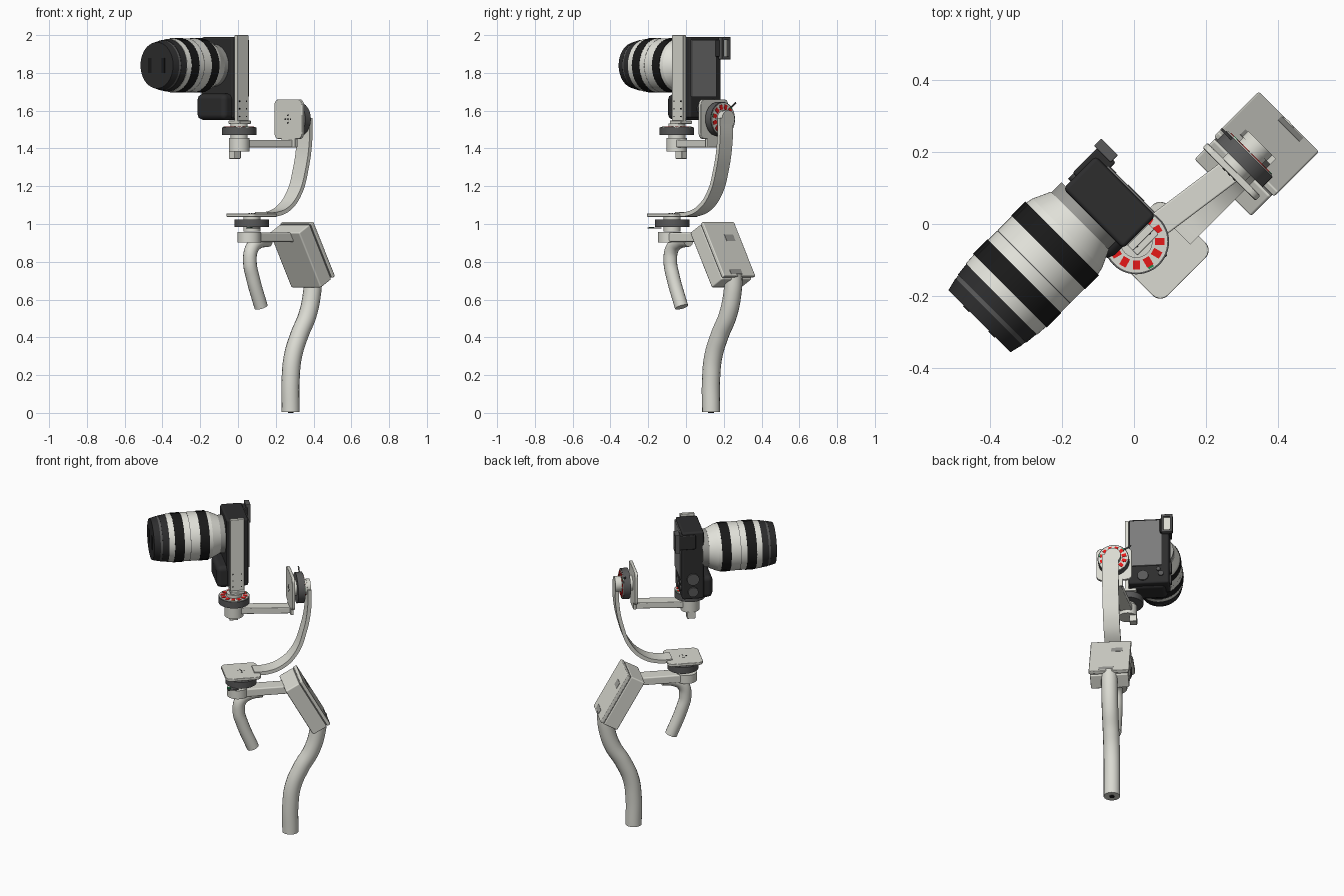
import bpy, bmesh, math
from mathutils import Matrix, Vector

if "Cube" in bpy.data.objects:
    bpy.data.objects.remove(bpy.data.objects["Cube"])

# The whole rig lies in a vertical plane turned 45 degrees
FRAME = Matrix.Translation((0.073, -0.073, 0)) @ Matrix.Rotation(math.radians(45), 4, 'Z')


def material(name, *rgb):
    m = bpy.data.materials.new(name)
    m.use_nodes = True
    m.diffuse_color = (*rgb, 1)
    m.node_tree.nodes["Principled BSDF"].inputs["Base Color"].default_value = (*rgb, 1)
    return m


SHELL = material("light_grey_shell", .70, .70, .64)
IVORY = material("ivory_barrel", .77, .77, .71)
BLACK = material("rubber_black", .01, .01, .01)
BODY = material("camera_black", .026, .026, .027)
MOTOR = material("motor_grey", .10, .10, .10)
SCREEN = material("screen_grey", .20, .20, .20)
STEEL = material("steel_grey", .33, .33, .31)
RED = material("coil_red", .85, .01, .01)
GREEN = material("board_green", .02, .25, .08)


def activate(ob):
    bpy.ops.object.select_all(action='DESELECT')
    ob.select_set(True)
    bpy.context.view_layer.objects.active = ob


def finish(ob, mat, bevel=0, segments=2):
    ob.data.materials.append(mat)
    ob.matrix_world = FRAME @ ob.matrix_world
    activate(ob)
    bpy.ops.object.shade_smooth_by_angle(angle=math.radians(35))
    if bevel:
        b = ob.modifiers.new("soft_edges", 'BEVEL')
        b.width, b.segments, b.harden_normals = bevel, segments, True
    return ob


def from_bmesh(bm, name, mat, bevel=0, segments=2):
    bmesh.ops.recalc_face_normals(bm, faces=bm.faces)
    me = bpy.data.meshes.new(name)
    bm.to_mesh(me)
    bm.free()
    ob = bpy.data.objects.new(name, me)
    bpy.context.collection.objects.link(ob)
    return finish(ob, mat, bevel, segments)


def box(name, mat, lo, hi, bevel=0, place=Matrix()):
    bm = bmesh.new()
    lo, hi = Vector(lo), Vector(hi)
    bmesh.ops.create_cube(bm, size=1, matrix=place @ Matrix.Translation((lo + hi) / 2)
                          @ Matrix.Diagonal((*(hi - lo), 1)))
    return from_bmesh(bm, name, mat, bevel)


def disc(name, mat, place, a, b, r1, r2=None, sides=48, knurl=0):
    """Round part along the local z of place, from height a to b."""
    bm = bmesh.new()
    bmesh.ops.create_cone(bm, cap_ends=True, segments=sides, radius1=r1,
                          radius2=r1 if r2 is None else r2, depth=b - a,
                          matrix=Matrix.Translation((0, 0, (a + b) / 2)))
    if knurl:
        for v in bm.verts:
            if round(math.atan2(v.co.y, v.co.x) / math.tau * sides) % 2:
                v.co.x *= 1 - knurl
                v.co.y *= 1 - knurl
    bm.transform(place)
    return from_bmesh(bm, name, mat)


def round_plate(name, place, a, b, x0, x1, y0, y1, r=.03):
    """Plate with rounded corners in the local xy plane."""
    bm = bmesh.new()
    ring = []
    for k, (cx, cy) in enumerate([(x1 - r, y1 - r), (x0 + r, y1 - r), (x0 + r, y0 + r), (x1 - r, y0 + r)]):
        for s in range(7):
            t = math.radians(90 * k + 15 * s)
            ring.append(bm.verts.new((cx + r * math.cos(t), cy + r * math.sin(t), a)))
    face = bm.faces.new(ring)
    top = bmesh.ops.extrude_face_region(bm, geom=[face])
    bmesh.ops.translate(bm, vec=(0, 0, b - a), verts=[v for v in top["geom"] if isinstance(v, bmesh.types.BMVert)])
    bm.transform(place)
    return from_bmesh(bm, name, SHELL, .003, 1)


def path(name, points, radius=0, width=0, thick=0):
    """Tube or flat strip following (along, up) points."""
    cu = bpy.data.curves.new(name, 'CURVE')
    cu.dimensions = '3D' if radius else '2D'
    cu.resolution_u = 10
    cu.bevel_depth, cu.bevel_resolution, cu.use_fill_caps = radius, 6, bool(radius)
    cu.extrude = width / 2
    sp = cu.splines.new('BEZIER')
    sp.bezier_points.add(len(points) - 1)
    for p, (u, z) in zip(sp.bezier_points, points):
        p.co = (u, z, 0)
        p.handle_left_type = p.handle_right_type = 'AUTO'
    ob = bpy.data.objects.new(name, cu)
    bpy.context.collection.objects.link(ob)
    if thick:
        s = ob.modifiers.new("thickness", 'SOLIDIFY')
        s.thickness, s.offset = thick, 0
    activate(ob)
    bpy.ops.object.convert(target='MESH')
    ob = bpy.context.view_layer.objects.active
    ob.matrix_world = Matrix.Rotation(math.pi / 2, 4, 'X')
    return finish(ob, SHELL)


def motor(name, place, coils=True):
    """Dark rotor centred on place, with coils set into its upper face."""
    disc(name + "_rotor", MOTOR, place, -.02, .02, .091)
    disc(name + "_hub", SHELL, place, -.042, .042, .045)
    if coils:
        disc(name + "_stator_plate", SHELL, place, .02, .023, .086)
        for k in range(12):
            turn = place @ Matrix.Rotation(math.tau * (k + .5) / 12, 4, 'Z')
            box(name + "_coil", RED, (.052, -.010, .02), (.078, .010, .0255), 0, turn)
            if k % 4 == 0:
                box(name + "_board", GREEN, (.078, -.008, .02), (.084, .008, .0255), 0, turn)


def screw_dots(name, place, z):
    for dx, dy in [(0, 0), (.02, 0), (-.02, 0), (0, .02), (0, -.02)]:
        disc(name, BLACK, place @ Matrix.Translation((dx, dy, 0)), z, z + .002, .0045, sides=12)


# Handles
path("main_handle", [(.46, .74), (.452, .64), (.418, .52), (.355, .41), (.308, .3), (.291, .18), (.291, .004)], .048)
path("front_handle", [(.12, .915), (.05, .905), (.0, .87), (-.014, .80), (.006, .72), (.07, .56)], .036)
disc("handle_socket", BLACK, Matrix.Translation((.291, 0, 0)), 0, .005, .015, sides=24)

# Tilted control box with its lid and ports
tilt = Matrix.Translation((.3725, 0, .84)) @ Matrix.Rotation(math.radians(-29.3), 4, 'Y')
box("control_box", SHELL, (-.0575, -.112, -.172), (.035, .112, .163), .008, tilt)
box("control_box_rim", STEEL, (.035, -.110, -.162), (.040, .110, .160), 0, tilt)
box("control_box_lid", SHELL, (.040, -.118, -.167), (.061, .118, .163), .005, tilt)
box("upper_port", STEEL, (.058, .005, .045), (.0625, .07, .085), 0, tilt)
box("lower_port", STEEL, (.058, -.06, -.155), (.0625, .025, -.125), 0, tilt)

# Lower arm and pan motor
box("lower_arm", SHELL, (-.03, -.045, .905), (.32, .045, .955), .008)
disc("lower_arm_end", SHELL, Matrix.Translation((-.02, 0, 0)), .903, .957, .062)
motor("pan", Matrix.Translation((0, 0, 1.003)), False)
box("pan_sensor", MOTOR, (-.092, -.092, .976), (-.03, -.05, .981))
box("pan_board", GREEN, (-.094, -.08, .981), (-.075, -.06, .985))
round_plate("pan_plate", Matrix(), 1.038, 1.056, -.104, .104, -.104, .104)
screw_dots("pan_screw", Matrix(), 1.055)

# Curved arm up to the roll motor
path("curved_arm", [(.07, 1.052), (.15, 1.053), (.24, 1.085), (.318, 1.165), (.366, 1.29),
                    (.394, 1.44), (.396, 1.56)], width=.095, thick=.022)
roll = Matrix.Translation((.345, .014, 1.555)) @ Matrix.Rotation(math.pi / 2, 4, 'Y')
disc("curved_arm_end", SHELL, roll, .04, .062, .0475)
motor("roll", roll)
round_plate("roll_plate", roll, -.060, -.041, -.105, .105, -.104, .104)
screw_dots("roll_screw", roll, -.062)
box("roll_wire", MOTOR, (.355, .07, 1.605), (.362, .13, 1.612), 0,
    Matrix.Translation((0, .07, 1.605)) @ Matrix.Rotation(math.radians(35), 4, 'X') @ Matrix.Translation((0, -.07, -1.605)))

# Upper arm and tilt motor
turn = Matrix.Translation((-.03, .064, 0)) @ Matrix.Rotation(math.radians(-8), 4, 'Z')
box("upper_arm", SHELL, (0, -.035, 1.406), (.33, .035, 1.445), .005, turn)
box("upper_arm_foot", SHELL, (.285, -.04, 1.405), (.304, .065, 1.47), .004)
post = Matrix.Translation((-.03, .064, 0))
disc("upper_arm_end", SHELL, post, 1.385, 1.455, .055)
box("post_clamp", SHELL, (-.024, .012, 1.345), (.026, .054, 1.39), .004, post)
motor("tilt", post @ Matrix.Translation((0, 0, 1.49)))

# Upright bracket beside the camera
box("bracket_foot", SHELL, (-.055, .035, 1.53), (.029, .12, 1.547), .003)
box("upright_bracket", SHELL, (-.055, .053, 1.53), (.029, .075, 2.0), .003)
for u in (-.038, .012):
    for z in (1.57, 1.61, 1.65):
        box("bracket_hole", BLACK, (u - .003, .051, z - .003), (u + .003, .054, z + .003))

# Camera body, turned on its side
box("camera_body", BODY, (-.07, .076, 1.56), (.058, .312, 1.99), .012)
box("camera_grip", BODY, (-.128, .08, 1.55), (.03, .295, 1.69), .03)
box("rear_screen", SCREEN, (.055, .085, 1.675), (.064, .27, 1.975), .002)
box("eyepiece_mount", BODY, (-.02, .26, 1.885), (.085, .325, 1.975), .006)
box("eyepiece_glass", SHELL, (.08, .28, 1.885), (.09, .326, 1.977))
for name, lo, hi in [("inner", (.27, 1.872), (.284, 1.99)), ("outer", (.322, 1.872), (.336, 1.99)),
                     ("low", (.27, 1.872), (.336, 1.888)), ("high", (.27, 1.974), (.336, 1.99))]:
    box("eyepiece_" + name, MOTOR, (.075, *lo), (.104, *hi), .003)
back = Matrix.Translation((.058, 0, 0)) @ Matrix.Rotation(math.pi / 2, 4, 'Y')
for v, z, r in [(.16, 1.61, .032), (.265, 1.62, .016), (.25, 1.65, .012)]:
    disc("rear_dial", MOTOR, Matrix.Translation((0, v, z)) @ back, -.004, .008, r, sides=32)
side = Matrix.Translation((-.005, .31, 0)) @ Matrix.Rotation(-math.pi / 2, 4, 'X')
for z, r in [(1.61, .03), (1.69, .036)]:
    disc("side_dial", MOTOR, Matrix.Translation((0, 0, z)) @ side, -.005, .012, r, sides=32)

# Lens, stacked from the front backwards
lens = Matrix.Translation((0, .216, 1.84)) @ Matrix.Rotation(math.pi / 2, 4, 'Y')
for name, mat, a, b, r1, r2, knurl in [
        ("lens_cap", BODY, -.495, -.458, .122, .131, 0),
        ("front_rim", MOTOR, -.458, -.446, .130, .132, 0),
        ("front_hood", BODY, -.446, -.408, .134, .138, 0),
        ("front_barrel", IVORY, -.408, -.375, .140, .142, 0),
        ("focus_grip", BLACK, -.375, -.318, .145, .145, .015),
        ("mid_barrel", IVORY, -.318, -.283, .143, .143, 0),
        ("barrel_groove", MOTOR, -.283, -.280, .1425, .1425, 0),
        ("zoom_barrel", IVORY, -.280, -.225, .143, .143, 0),
        ("zoom_grip", BLACK, -.225, -.17, .145, .145, .015),
        ("rear_barrel", IVORY, -.17, -.15, .141, .137, 0),
        ("rear_taper", IVORY, -.15, -.10, .137, .114, 0),
        ("lens_mount", STEEL, -.10, -.06, .112, .112, 0)]:
    disc(name, mat, lens, a, b, r1, r2, 96 if knurl else 64, knurl)
for s in (-1, 1):
    box("cap_grip", BLACK, (-.498, .216 + s * .05 - .012, 1.80), (-.493, .216 + s * .05 + .012, 1.88))
